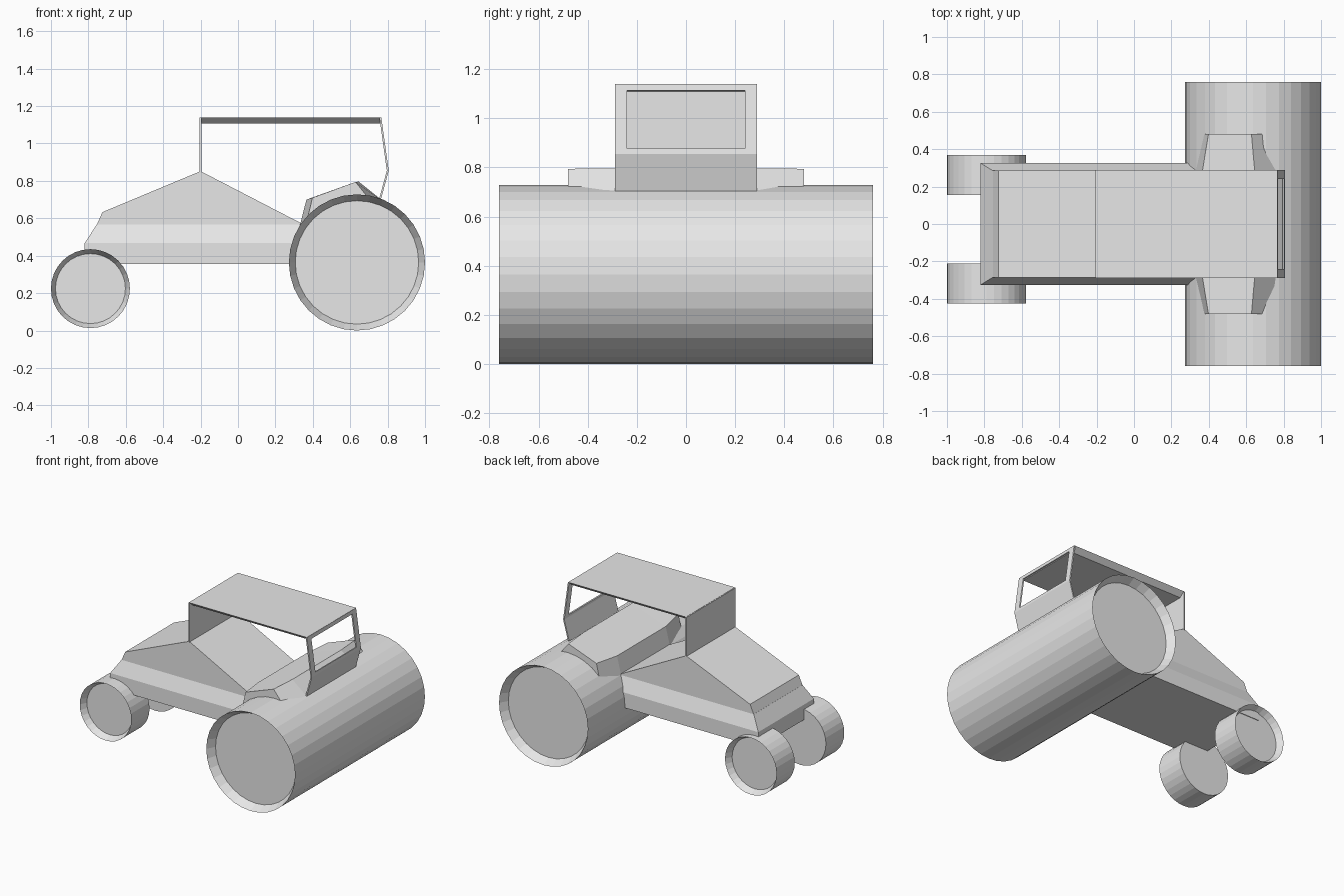
import bpy, bmesh, math

if "Cube" in bpy.data.objects:
    bpy.data.objects.remove(bpy.data.objects["Cube"])

# One plain grey for the whole machine
grey = bpy.data.materials.new("light_grey")
grey.diffuse_color = (0.8, 0.8, 0.8, 1)
grey.use_nodes = True
grey.node_tree.nodes["Principled BSDF"].inputs["Base Color"].default_value = grey.diffuse_color


def finish(name, bm):
    bmesh.ops.recalc_face_normals(bm, faces=bm.faces)
    mesh = bpy.data.meshes.new(name)
    bm.to_mesh(mesh)
    bm.free()
    mesh.materials.append(grey)
    obj = bpy.data.objects.new(name, mesh)
    bpy.context.collection.objects.link(obj)
    return obj


def loft(name, rings):
    """Skin a row of equal-length closed rings and cap both ends."""
    bm = bmesh.new()
    loops = [[bm.verts.new(p) for p in ring] for ring in rings]
    n = len(loops[0])
    for a, b in zip(loops, loops[1:]):
        for i in range(n):
            j = (i + 1) % n
            bm.faces.new((a[i], a[j], b[j], b[i]))
    bm.faces.new(loops[0])
    bm.faces.new(loops[-1])
    return finish(name, bm)


def rect(x0, x1, w, z):
    return [(x0, -w, z), (x1, -w, z), (x1, w, z), (x0, w, z)]


def side(profile, y):
    return [(x, y, z) for x, z in profile]


def wheel(name, cx, cz, stations, n=32):
    """stations: (y, radius) pairs along the axle."""
    loft(name, [[(cx + r * math.cos(2 * math.pi * i / n), y,
                  cz + r * math.sin(2 * math.pi * i / n)) for i in range(n)]
                for y, r in stations])


# Wide rear roller with dished ends
wheel("rear_roller", 0.636, 0.364,
      [(-0.70, 0.33), (-0.76, 0.364), (0.76, 0.364), (0.70, 0.33)])

# Front wheels: dished outside, flat inside
wheel("front_wheel_right", -0.789, 0.224, [(-0.375, 0.187), (-0.424, 0.211), (-0.21, 0.211)])
wheel("front_wheel_left", -0.789, 0.224, [(0.32, 0.187), (0.369, 0.211), (0.155, 0.211)])

# Lower body with chamfered shoulder
loft("chassis", [rect(-0.82, 0.45, 0.325, 0.355),
                 rect(-0.82, 0.45, 0.325, 0.467),
                 rect(-0.755, 0.45, 0.285, 0.567)])

# Wedge-shaped bonnet, falling away behind the windscreen
bonnet = [(-0.755, 0.565), (-0.725, 0.633), (-0.2, 0.852), (0.36, 0.562)]
loft("bonnet", [side(bonnet, -0.285), side(bonnet, 0.285)])

# Fender bridge over the roller, tapering towards both tips
tip = [(0.362, 0.56), (0.398, 0.71), (0.628, 0.794), (0.72, 0.68), (0.6, 0.5)]
mid = [(0.325, 0.54), (0.366, 0.70), (0.645, 0.796), (0.79, 0.68), (0.6, 0.45)]
loft("fender", [side(tip, -0.48), side(mid, -0.285), side(mid, 0.285), side(tip, 0.48)])

# Cab roof with bevelled underside
loft("roof", [rect(-0.2, 0.765, 0.288, 1.14), rect(-0.195, 0.76, 0.25, 1.107)])

# Front cab panel
loft("front_panel", [rect(-0.205, -0.195, 0.288, 0.845), rect(-0.205, -0.195, 0.288, 1.138)])

# Bent rear cab frame with window opening
bm = bmesh.new()
path = [(0.761, 1.138), (0.765, 1.112), (0.798, 0.875), (0.801, 0.855), (0.756, 0.69)]
rows = [[bm.verts.new((x, y, z)) for y in (-0.288, -0.24, 0.24, 0.288)] for x, z in path]
for r in range(4):
    for c in range(3):
        if (r, c) != (1, 1):
            bm.faces.new((rows[r][c], rows[r][c + 1], rows[r + 1][c + 1], rows[r + 1][c]))
frame = finish("rear_frame", bm)
solid = frame.modifiers.new("thickness", 'SOLIDIFY')
solid.thickness = 0.01
solid.offset = 0
